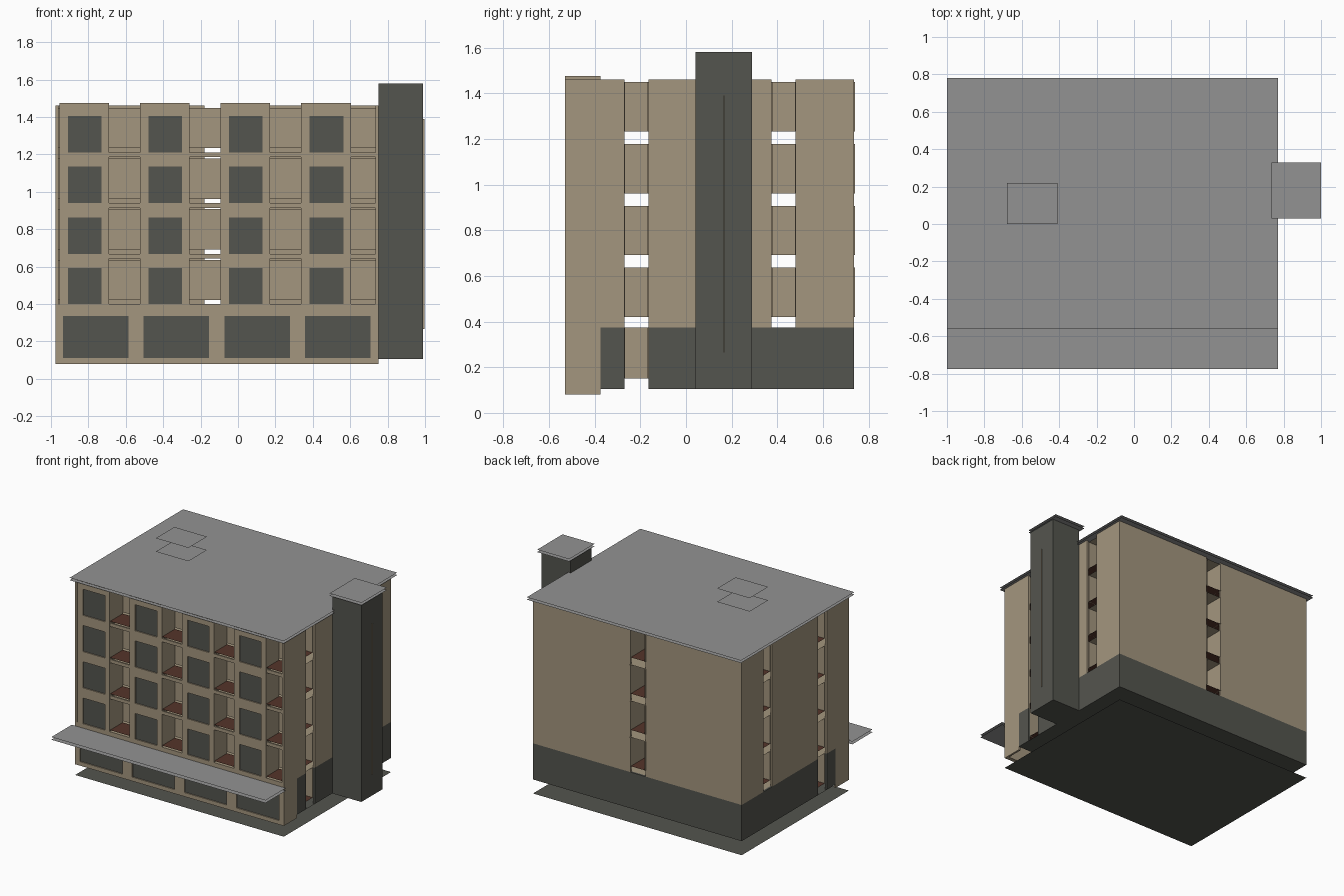
import bpy
import bmesh
from mathutils import Vector

if "Cube" in bpy.data.objects:
    bpy.data.objects.remove(bpy.data.objects["Cube"], do_unlink=True)


def material(name, rgb):
    m = bpy.data.materials.new(name)
    m.use_nodes = True
    color = (*rgb, 1)
    m.diffuse_color = color
    bsdf = m.node_tree.nodes["Principled BSDF"]
    bsdf.inputs["Base Color"].default_value = color
    bsdf.inputs["Roughness"].default_value = 0.9
    return m


TAN = material("tan plaster", (0.37, 0.305, 0.21))
DARK = material("dark slate", (0.088, 0.09, 0.077))
GREY = material("roof grey", (0.288, 0.288, 0.288))
BROWN = material("brown floor", (0.09, 0.035, 0.023))


def finish(name, bm, mat):
    mesh = bpy.data.meshes.new(name)
    bm.to_mesh(mesh)
    bm.free()
    mesh.materials.append(mat)
    obj = bpy.data.objects.new(name, mesh)
    bpy.context.collection.objects.link(obj)
    return obj


def box(name, x, y, z, mat):
    """Box from (min, max) pairs."""
    bm = bmesh.new()
    bmesh.ops.create_cube(bm, size=1)
    for v in bm.verts:
        v.co = Vector([(a + b) / 2 + c * (b - a) for (a, b), c in zip((x, y, z), v.co)])
    return finish(name, bm, mat)


def sheet(name, x, y, z, mat):
    """Flat horizontal sheet."""
    bm = bmesh.new()
    corners = [(x[0], y[0], z), (x[1], y[0], z), (x[1], y[1], z), (x[0], y[1], z)]
    bm.faces.new([bm.verts.new(c) for c in corners])
    return finish(name, bm, mat)


LEFT, RIGHT, FRONT, BACK = -0.975, 0.75, -0.53, 0.735
BALCONY_BACK = -0.375
BASE, BAND, TOP = 0.105, 0.375, 1.46
T = 0.015
STOREY = 0.271
SLOT_A, SLOT_B, BACK_SLOT = (-0.27, -0.165), (0.375, 0.48), (-0.18, -0.055)

# Ground sheet and building underside
sheet("ground", (LEFT, RIGHT), (FRONT, BACK), 0, DARK)
sheet("underside", (LEFT, RIGHT), (BALCONY_BACK, BACK), BASE, DARK)

# Roof, hatch, tower cap and canopy sheets
for z in (1.46, 1.478):
    sheet("roof", (-1, 0.77), (-0.56, 0.78), z, GREY)
for z in (1.545, 1.645):
    sheet("roof_hatch", (-0.68, -0.41), (0, 0.22), z, GREY)
for z in (1.582, 1.6):
    sheet("tower_cap", (0.735, 1), (0.03, 0.33), z, GREY)
for z in (0.35, 0.37):
    sheet("canopy", (-1, 0.77), (-0.775, -0.535), z, GREY)

# Side walls with full-height slots
for side, x in (("right_side", (LEFT, LEFT + T)), ("left_side", (RIGHT - T, RIGHT))):
    for y in ((FRONT, SLOT_A[0]), (SLOT_A[1], SLOT_B[0]), (SLOT_B[1], BACK)):
        box(side + "_wall", x, y, (BAND, TOP), TAN)
    box(side + "_front_pier", x, (FRONT, BALCONY_BACK), (0.08, BAND), TAN)
    for y in ((BALCONY_BACK, SLOT_A[0]), (SLOT_A[1], BACK)):
        box(side + "_base", x, y, (BASE, BAND), DARK)

# Back wall with one slot
for x in ((LEFT, BACK_SLOT[0]), (BACK_SLOT[1], RIGHT)):
    box("back_wall", x, (BACK - T, BACK), (BAND, TOP), TAN)
box("back_base", (LEFT, RIGHT), (BACK - T, BACK), (BASE, BAND), DARK)

# Corridors, floors and ceilings on each storey
levels = [(0.15, BAND)] + [(0.42 + i * STOREY, 0.636 + i * STOREY) for i in range(4)]
inside = (LEFT + T, RIGHT - T)
for low, high in levels:
    sheet("floor", inside, (BALCONY_BACK, BACK), low, BROWN)
    sheet("ceiling", inside, (BALCONY_BACK, BACK), high, TAN)
    for y in SLOT_A + SLOT_B:
        box("corridor_wall", inside, (y - 0.003, y + 0.003), (low, high), TAN)
    for x in BACK_SLOT:
        end = BACK + 0.006 if low > BAND else BACK - T
        box("passage_wall", (x - 0.003, x + 0.003), (-0.27, end), (low, high), TAN)

# Front bays: window piers alternating with balconies
BAY, PIER = 0.431, 0.265
for i in range(4):
    x0 = -0.955 + i * BAY
    x1 = x0 + PIER
    wx = (x0 + 0.045, x1 - 0.04)
    end = min(x0 + BAY, RIGHT - T)
    box("pier", (x0, x1), (FRONT + T, BALCONY_BACK), (0.4, 1.475), TAN)
    box("pier_right_trim", (x0, wx[0]), (FRONT, FRONT + T), (0.4, 1.475), TAN)
    box("pier_left_trim", (wx[1], x1), (FRONT, FRONT + T), (0.4, 1.475), TAN)
    box("pier_head", wx, (FRONT, FRONT + T), (1.405, 1.475), TAN)
    for k in range(4):
        low = 0.397 + k * STOREY
        box("window", wx, (FRONT + 0.008, FRONT + T), (low, low + 0.195), DARK)
        if k:
            box("window_sill", wx, (FRONT, FRONT + T), (low - 0.076, low), TAN)
        sheet("balcony_floor", (x1, end), (FRONT + 0.005, BALCONY_BACK), low + 0.012, BROWN)
        sheet("balcony_soffit", (x1, end), (FRONT + 0.005, BALCONY_BACK), low - 0.02, TAN)
        box("balcony_edge", (x1, end), (FRONT + 0.003, FRONT + T), (low - 0.025, low), TAN)
        box("balcony_back", (x1, end), (BALCONY_BACK, BALCONY_BACK + 0.006),
            (levels[k + 1][0], levels[k + 1][1]), TAN)

# Shop front with four large panes
box("shop_wall", (LEFT, RIGHT), (FRONT + T, FRONT + 2 * T), (0.08, 0.4), TAN)
box("shop_sill", (LEFT, RIGHT), (FRONT, FRONT + T), (0.08, 0.11), TAN)
box("shop_head", (LEFT, RIGHT), (FRONT, FRONT + T), (0.336, 0.4), TAN)
edge = LEFT
for i in range(4):
    x0 = -0.935 + i * BAY
    box("shop_pier", (edge, x0), (FRONT, FRONT + T), (0.11, 0.336), TAN)
    box("shop_window", (x0, x0 + 0.35), (FRONT + 0.008, FRONT + T), (0.11, 0.336), DARK)
    edge = x0 + 0.35
box("shop_pier", (edge, RIGHT), (FRONT, FRONT + T), (0.11, 0.336), TAN)

# Stair tower with a slim vertical fin
box("tower", (RIGHT, 0.99), (0.042, 0.29), (BASE, 1.58), DARK)
box("tower_fin", (0.985, 0.997), (0.165, 0.169), (0.265, 1.39), TAN)
